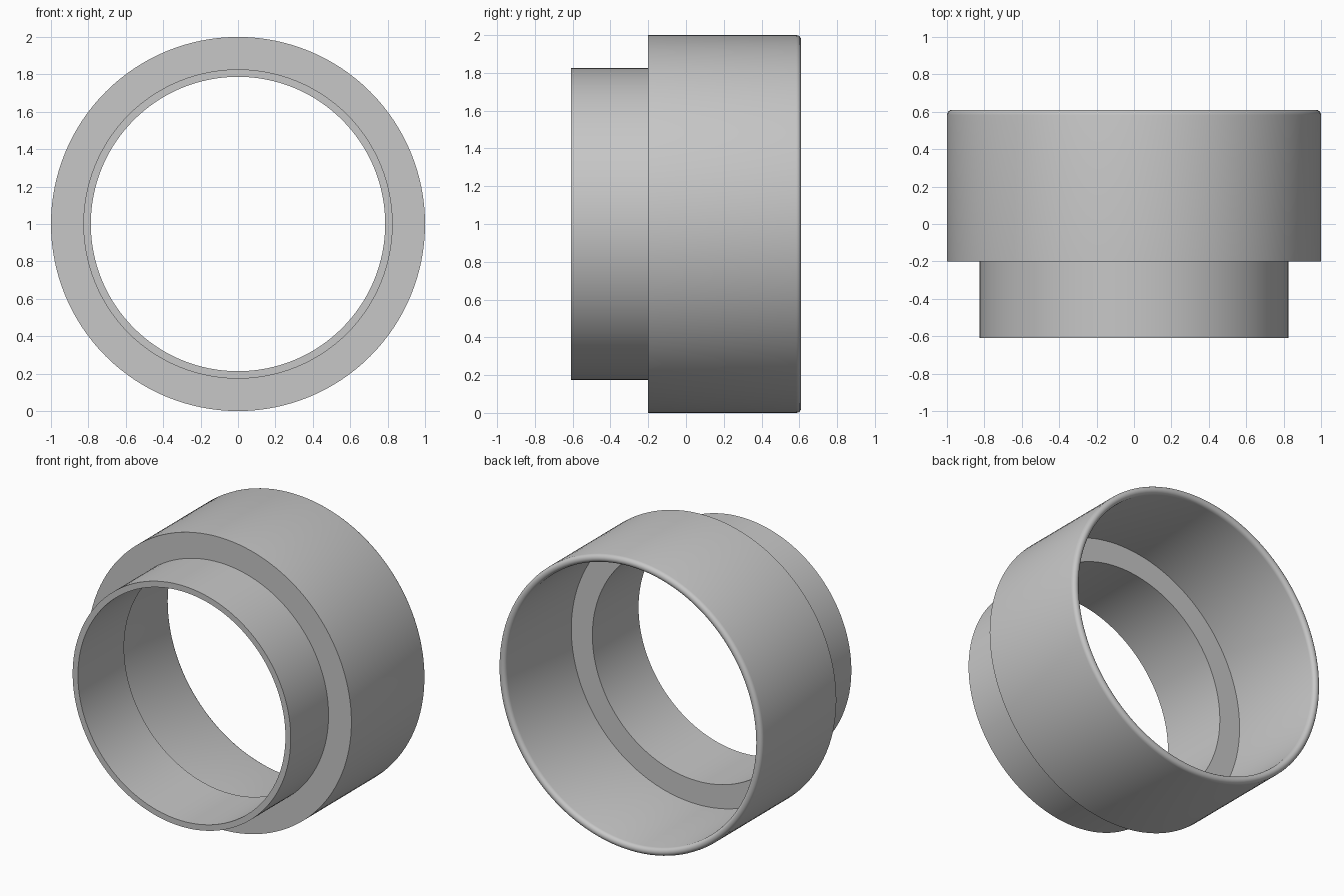
import bpy, bmesh
from math import pi, sin, cos, radians
from mathutils import Vector

cube = bpy.data.objects.get("Cube")
if cube:
    bpy.data.objects.remove(cube, do_unlink=True)

# Main dimensions
SEGMENTS = 128
FRONT, SHOULDER, LEDGE, BACK = -0.61, -0.20, -0.11, 0.61
SLEEVE_OUT, SLEEVE_IN = 1.0, 0.947
NECK_OUT, NECK_IN = 0.827, 0.787

grey = bpy.data.materials.new("plain grey")
grey.use_nodes = True
grey.diffuse_color = (0.57, 0.57, 0.57, 1)
grey.node_tree.nodes["Principled BSDF"].inputs["Base Color"].default_value = grey.diffuse_color


def rounded_lip(steps=8):
    """Half-round end of the sleeve wall, from outside to inside."""
    r = (SLEEVE_OUT - SLEEVE_IN) / 2
    mid = SLEEVE_IN + r
    return [(mid + r * cos(pi * i / steps), BACK - r + r * sin(pi * i / steps))
            for i in range(steps + 1)]


def revolve(name, profile):
    """Turn a closed (radius, y) profile around the horizontal axis."""
    bm = bmesh.new()
    verts = [bm.verts.new((r, y, 1)) for r, y in profile]
    edges = [bm.edges.new((v, verts[i - 1])) for i, v in enumerate(verts)]
    bmesh.ops.spin(bm, geom=verts + edges, cent=Vector((0, 0, 1)), axis=(0, 1, 0),
                   angle=2 * pi, steps=SEGMENTS, use_merge=False)
    bmesh.ops.remove_doubles(bm, verts=bm.verts, dist=1e-4)
    bmesh.ops.recalc_face_normals(bm, faces=bm.faces)
    mesh = bpy.data.meshes.new(name)
    bm.to_mesh(mesh)
    bm.free()
    mesh.materials.append(grey)
    obj = bpy.data.objects.new(name, mesh)
    bpy.context.collection.objects.link(obj)
    return obj


# Stepped sleeve: narrow neck, flat shoulder, wide socket with rounded lip
sleeve = revolve("stepped_sleeve", [
    (NECK_IN, FRONT), (NECK_OUT, FRONT),
    (NECK_OUT, SHOULDER), (SLEEVE_OUT, SHOULDER),
    *rounded_lip(),
    (SLEEVE_IN, LEDGE), (NECK_IN, LEDGE),
])

bpy.ops.object.select_all(action='DESELECT')
sleeve.select_set(True)
bpy.context.view_layer.objects.active = sleeve
bpy.ops.object.shade_smooth_by_angle(angle=radians(35))
